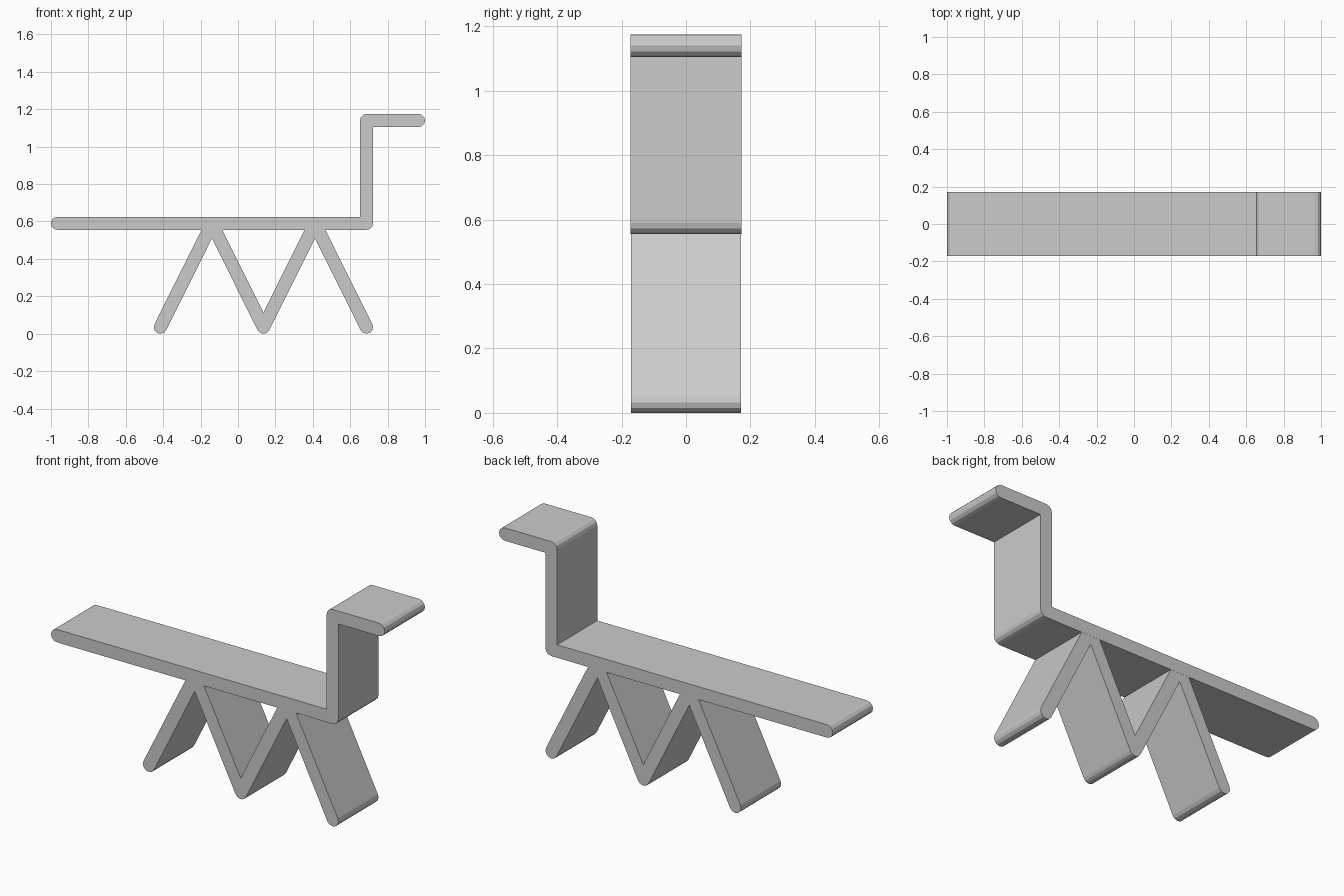
import bpy
import bmesh
from math import pi, ceil
from mathutils import Vector, Matrix

RADIUS = 0.035      # half the slab thickness
HALF_WIDTH = 0.172  # half the slab width

if "Cube" in bpy.data.objects:
    bpy.data.objects.remove(bpy.data.objects["Cube"], do_unlink=True)

grey = bpy.data.materials.new("plain grey")
grey.use_nodes = True
grey.diffuse_color = (0.6, 0.6, 0.6, 1)
grey.node_tree.nodes["Principled BSDF"].inputs["Base Color"].default_value = grey.diffuse_color


def arc(center, start, turn):
    """Points on a round corner, swept counter-clockwise from start."""
    steps = max(1, ceil(turn / (pi / 6) - 0.01))
    return [center + Matrix.Rotation(turn * i / steps, 2) @ start
            for i in range(steps + 1)]


def band_outline(path):
    """Thicken a path: round ends and outer bends, sharp inner bends."""
    outline = []
    for side in (path, path[::-1]):
        for a, b, c in zip(side, side[1:], side[2:] + [side[-2]]):
            d1, d2 = (b - a).normalized(), (c - b).normalized()
            n1, n2 = (Vector((d.y, -d.x)) * RADIUS for d in (d1, d2))
            if c == a:                           # round end
                outline += arc(b, n1, pi)
            elif d1.x * d2.y - d1.y * d2.x > 0:  # outer bend
                outline += arc(b, n1, d1.angle(d2))
            else:                                # inner bend
                mitre = (n1 + n2).normalized()
                outline.append(b + mitre * RADIUS * RADIUS / mitre.dot(n1))
    return outline


def folded_slab(name, points, half_width):
    """Extrude a thickened side profile across the width."""
    outline = band_outline([Vector(p) for p in points])
    bm = bmesh.new()
    face = bm.faces.new([bm.verts.new((p.x, -half_width, p.y)) for p in outline])
    made = bmesh.ops.extrude_face_region(bm, geom=[face])["geom"]
    bmesh.ops.translate(bm, vec=(0, 2 * half_width, 0),
                        verts=[v for v in made if isinstance(v, bmesh.types.BMVert)])
    bmesh.ops.recalc_face_normals(bm, faces=bm.faces)
    mesh = bpy.data.meshes.new(name)
    bm.to_mesh(mesh)
    bm.free()
    mesh.materials.append(grey)
    obj = bpy.data.objects.new(name, mesh)
    bpy.context.collection.objects.link(obj)
    return obj


# Long flat seat, upright neck and overhanging head
folded_slab("seat_neck_and_head",
            [(-0.965, 0.59), (0.687, 0.59), (0.687, 1.14), (0.965, 1.14)],
            HALF_WIDTH)

# Zigzag legs, with the upper bends buried in the seat
folded_slab("zigzag_legs",
            [(-0.415 + 0.2755 * i, 0.588 if i % 2 else RADIUS) for i in range(5)],
            HALF_WIDTH - 0.0005)
